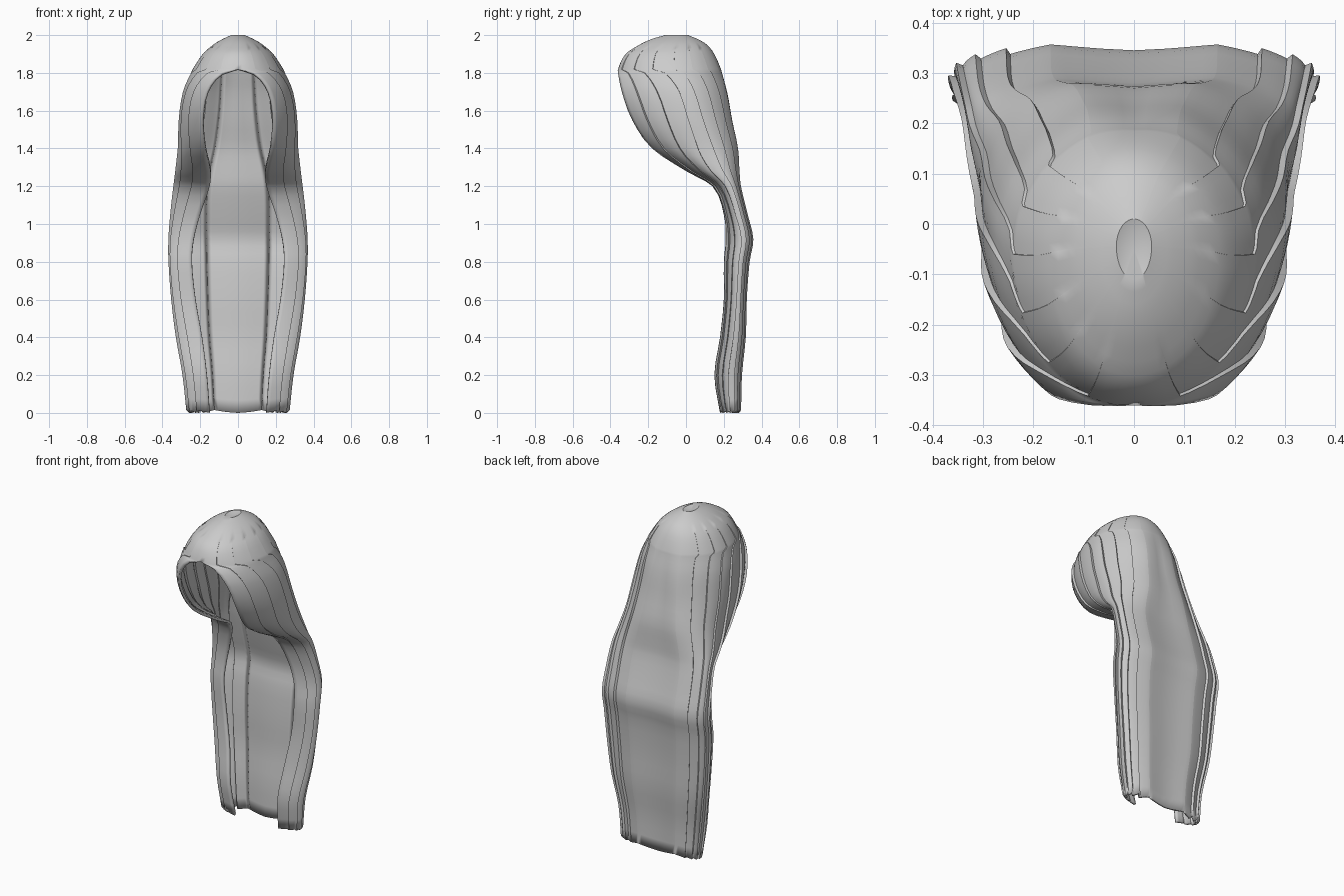
import bpy, bmesh
from math import sin, cos, asin, pi

cube = bpy.data.objects.get("Cube")
if cube:
    bpy.data.objects.remove(cube, do_unlink=True)

# Horizontal sections: height, half width, front y, back y, half width of the opening
SECTIONS = [
    (0.00, .26, .18, .28, .15), (0.20, .28, .15, .285, .165),
    (0.40, .315, .18, .305, .19), (0.60, .34, .20, .31, .225),
    (0.80, .355, .20, .325, .245), (0.92, .355, .21, .345, .235),
    (1.05, .345, .20, .315, .20), (1.20, .33, .14, .28, .15),
    (1.28, .32, 0, .275, .145), (1.40, .305, -.18, .27, .175),
    (1.55, .30, -.285, .24, .19), (1.70, .28, -.34, .215, .165),
    (1.80, .245, -.36, .19, .085), (1.82, .235, -.36, .185, 0),
    (1.90, .185, -.32, .15, 0), (1.95, .13, -.245, .11, 0),
    (1.98, .08, -.18, .06, 0), (2.00, .035, -.11, .01, 0)]
SUBSTEPS = 3
LOCKS = 8
LOCK_STEPS = 4
RELIEF = 0.014


def smoothstep(low, high, v):
    t = min(max((v - low) / (high - low), 0), 1)
    return t * t * (3 - 2 * t)


def refine(rows):
    """Insert smooth in-between sections."""
    def slope(i, k):
        a, b = rows[max(i - 1, 0)], rows[min(i + 1, len(rows) - 1)]
        return (b[k] - a[k]) / (b[0] - a[0])
    result = []
    for i in range(len(rows) - 1):
        p, q = rows[i], rows[i + 1]
        span = q[0] - p[0]
        for step in range(SUBSTEPS):
            t = step / SUBSTEPS
            h = t * t * (3 - 2 * t)
            row = [p[0] + span * t]
            for k in range(1, 5):
                bend = t * (1 - t) ** 2 * slope(i, k) - t * t * (1 - t) * slope(i + 1, k)
                row.append(p[k] * (1 - h) + q[k] * h + span * bend)
            if p[4] == 0:
                row[4] = 0
            result.append(row)
    return result + [list(rows[-1])]


def lock_columns():
    """Columns from the back centre to the opening, as (position, raise)."""
    columns = []
    for lock in range(LOCKS):
        for step in range(LOCK_STEPS + 1):
            t = step / LOCK_STEPS
            raised = t if lock == 0 else 1 - t
            columns.append(((lock + t * 0.995 + 0.005 * (lock == LOCKS - 1) * t) / LOCKS, raised))
    return columns


def section_point(row, side, position, raised):
    z, width, front, back, opening = row
    centre = 0.45 * front + 0.55 * back
    start = asin(min(max(opening, 0) / width, 0.95))
    angle = pi - position * (pi - start)
    # The hanging length is flatter across the back than the hood
    power = 0.65 + 0.35 * smoothstep(1.1, 1.7, z)
    s, c = sin(angle), cos(angle)
    if c < 0:
        x, y = width * abs(s) ** power, centre + (back - centre) * abs(c) ** power
    else:
        x, y = width * s, centre - (centre - front) * c / cos(start)
    lift = RELIEF * raised * (1 - smoothstep(1.6, 1.97, z))
    # Locks end at slightly different heights
    tip = 0.015 * raised * (1 - smoothstep(0, 0.2, z))
    return side * (x + lift * s), y - lift * c, z + tip


# Hair shell
bm = bmesh.new()
half = lock_columns()
columns = [(1, *c) for c in reversed(half)] + [(-1, *c) for c in half[1:]]
grid = [[bm.verts.new(section_point(row, *col)) for col in columns]
        for row in refine(SECTIONS)]
for lower, upper in zip(grid, grid[1:]):
    for i in range(len(columns) - 1):
        bm.faces.new((lower[i], lower[i + 1], upper[i + 1], upper[i]))

# Crown with a slight dip at the parting
crown = bm.verts.new((0, -0.05, 1.985))
for a, b in zip(grid[-1], grid[-1][1:]):
    bm.faces.new((a, b, crown))
bmesh.ops.remove_doubles(bm, verts=bm.verts, dist=0.00005)

mesh = bpy.data.meshes.new("long_hair")
bm.to_mesh(mesh)
bm.free()
hair = bpy.data.objects.new("long_hair", mesh)
bpy.context.collection.objects.link(hair)

# Colour
grey = bpy.data.materials.new("soft_grey")
grey.use_nodes = True
colour = (0.6, 0.6, 0.6, 1)
grey.diffuse_color = colour
grey.node_tree.nodes["Principled BSDF"].inputs["Base Color"].default_value = colour
mesh.materials.append(grey)

# Thickness and shading
shell = hair.modifiers.new("thickness", "SOLIDIFY")
shell.thickness = 0.015
shell.offset = -1
bpy.ops.object.select_all(action="DESELECT")
hair.select_set(True)
bpy.context.view_layer.objects.active = hair
bpy.ops.object.shade_smooth_by_angle(angle=0.6)
